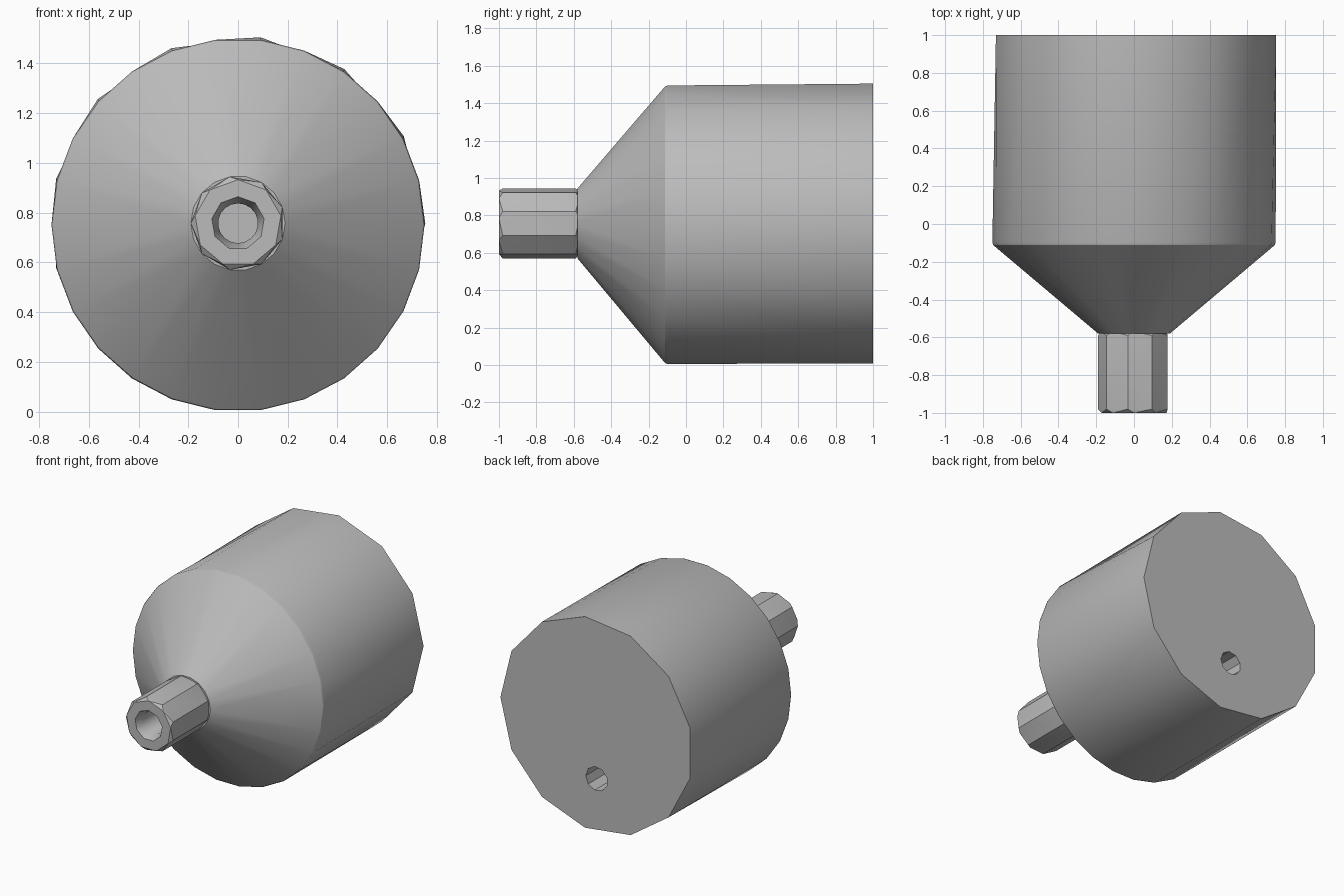
import bpy, bmesh, math

cube = bpy.data.objects.get("Cube")
if cube:
    bpy.data.objects.remove(cube)

AXIS_Z = 0.757
TAU = 2 * math.pi

grey = bpy.data.materials.new("plain grey")
grey.use_nodes = True
COLOUR = (0.5, 0.5, 0.5, 1)
grey.diffuse_color = COLOUR
grey.node_tree.nodes["Principled BSDF"].inputs["Base Color"].default_value = COLOUR


def ring(bm, sides, radius, y, start=0.0, z=AXIS_Z):
    """Polygon around the y axis, as (angle, vertex) pairs."""
    out = []
    for i in range(sides):
        a = start + TAU * i / sides
        out.append((a, bm.verts.new((radius * math.cos(a), y, z + radius * math.sin(a)))))
    return out


def skin(bm, a, b):
    """Join two rings, which may differ in sides and rotation."""
    na, nb = len(a), len(b)
    step = TAU / nb
    shift = round((a[0][0] - b[0][0]) / step)
    b = [(b[0][0] + step * (k + shift), b[(k + shift) % nb][1]) for k in range(nb)]
    i = j = 0
    while i < na or j < nb:
        va, vb = a[i % na][1], b[j % nb][1]
        next_a = a[0][0] + TAU * (i + 1) / na
        next_b = b[0][0] + TAU * (j + 1) / nb
        if na == nb and abs(next_a - next_b) < 1e-4:
            bm.faces.new((va, vb, b[(j + 1) % nb][1], a[(i + 1) % na][1]))
            i, j = i + 1, j + 1
        elif j >= nb or (i < na and next_a <= next_b):
            bm.faces.new((va, vb, a[(i + 1) % na][1]))
            i += 1
        else:
            bm.faces.new((va, vb, b[(j + 1) % nb][1]))
            j += 1


def loop_edges(bm, r):
    return [bm.edges.get((r[k - 1][1], r[k][1])) for k in range(len(r))]


def finish(bm, name):
    bmesh.ops.recalc_face_normals(bm, faces=bm.faces)
    mesh = bpy.data.meshes.new(name)
    bm.to_mesh(mesh)
    bm.free()
    mesh.materials.append(grey)
    obj = bpy.data.objects.new(name, mesh)
    bpy.context.collection.objects.link(obj)
    bpy.ops.object.select_all(action='DESELECT')
    obj.select_set(True)
    bpy.context.view_layer.objects.active = obj
    bpy.ops.object.shade_smooth_by_angle(angle=math.radians(29))


# Body: tapered front cone, thin rim, barrel and a drilled back plate
bm = bmesh.new()
sections = [
    ring(bm, 18, 0.19, -0.58),
    ring(bm, 26, 0.745, -0.112, z=0.75),
    ring(bm, 26, 0.75, -0.098, z=0.75),
    ring(bm, 13, 0.753, 1.0),
]
for first, second in zip(sections, sections[1:]):
    skin(bm, first, second)
bm.faces.new([v for _, v in sections[0]])
hole_rim = ring(bm, 9, 0.085, 1.0, z=0.38)
hole_end = ring(bm, 9, 0.085, 0.7, z=0.38)
skin(bm, hole_rim, hole_end)
bm.faces.new([v for _, v in hole_end])
plate_edges = loop_edges(bm, sections[-1]) + loop_edges(bm, hole_rim)
bmesh.ops.triangle_fill(bm, edges=plate_edges, use_beauty=True)
finish(bm, "body")

# Nozzle: nine-sided tube with chamfered ends and a tapered bore
bm = bmesh.new()
UP = math.pi / 2
sections = [
    ring(bm, 9, 0.175, -0.57, UP),
    ring(bm, 9, 0.19, -0.59, math.pi),
    ring(bm, 9, 0.19, -0.98, math.pi),
    ring(bm, 9, 0.175, -1.0, UP),
    ring(bm, 9, 0.107, -1.0, UP),
    ring(bm, 18, 0.08, -0.94, UP),
    ring(bm, 18, 0.08, -0.6, UP),
]
for first, second in zip(sections, sections[1:]):
    skin(bm, first, second)
for end in (sections[0], sections[-1]):
    bm.faces.new([v for _, v in end])
finish(bm, "nozzle")
